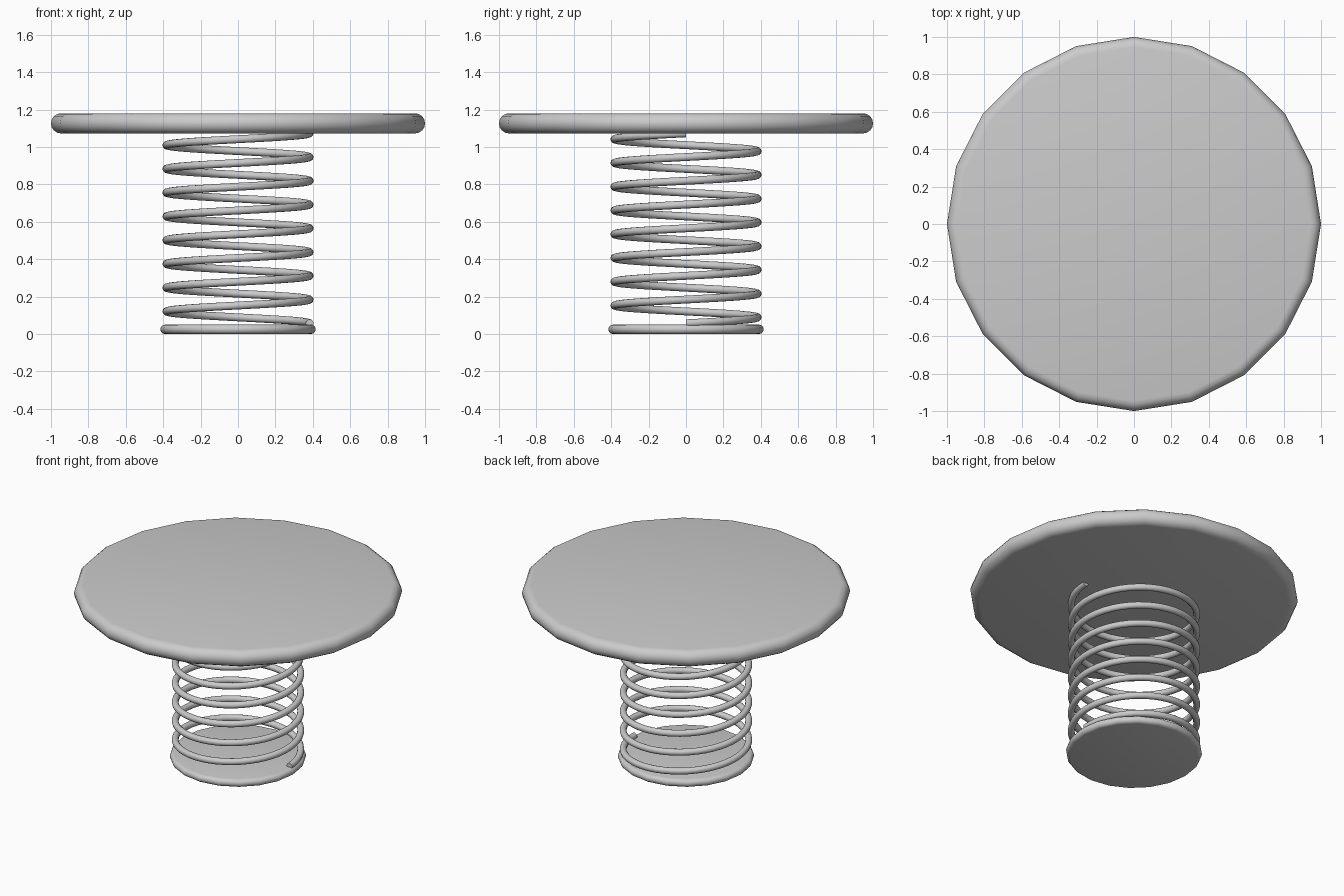
import bpy, bmesh
from math import sin, cos, pi, radians

if "Cube" in bpy.data.objects:
    bpy.data.objects.remove(bpy.data.objects["Cube"])


def finish(name, bm):
    bmesh.ops.recalc_face_normals(bm, faces=bm.faces)
    mesh = bpy.data.meshes.new(name)
    bm.to_mesh(mesh)
    bm.free()
    obj = bpy.data.objects.new(name, mesh)
    bpy.context.collection.objects.link(obj)
    bpy.ops.object.select_all(action='DESELECT')
    obj.select_set(True)
    bpy.context.view_layer.objects.active = obj
    bpy.ops.object.shade_smooth_by_angle(angle=radians(40))
    return obj


def skin(bm, rings):
    # Bridge successive vertex rings and cap both ends
    for a, b in zip(rings, rings[1:]):
        n = len(a)
        for i in range(n):
            j = (i + 1) % n
            bm.faces.new((a[i], a[j], b[j], b[i]))
    bm.faces.new(rings[0])
    bm.faces.new(rings[-1])


def rounded_disc(name, radius, z0, z1, sides=20, steps=8):
    # Disc with a rounded rim
    bm = bmesh.new()
    h = (z1 - z0) / 2
    rings = []
    for k in range(steps + 1):
        t = -pi / 2 + pi * k / steps
        r, z = radius - h + h * cos(t), z0 + h + h * sin(t)
        rings.append([bm.verts.new((r * cos(2 * pi * i / sides),
                                    r * sin(2 * pi * i / sides), z))
                      for i in range(sides)])
    skin(bm, rings)
    return finish(name, bm)


def coil(name, radius, wire, z0, z1, turns, per_turn=48, sides=12):
    # Helical wire
    bm = bmesh.new()
    rings = []
    count = turns * per_turn
    for k in range(count + 1):
        a = 2 * pi * k / per_turn
        z = z0 + (z1 - z0) * k / count
        ring = []
        for i in range(sides):
            t = 2 * pi * i / sides
            r = radius + wire * cos(t)
            ring.append(bm.verts.new((r * cos(a), r * sin(a), z + wire * sin(t))))
        rings.append(ring)
    skin(bm, rings)
    return finish(name, bm)


rounded_disc("base_plate", 0.415, 0.0, 0.05)
coil("spring", 0.383, 0.021, 0.057, 1.073, 8)
rounded_disc("top_plate", 1.0, 1.072, 1.18)
